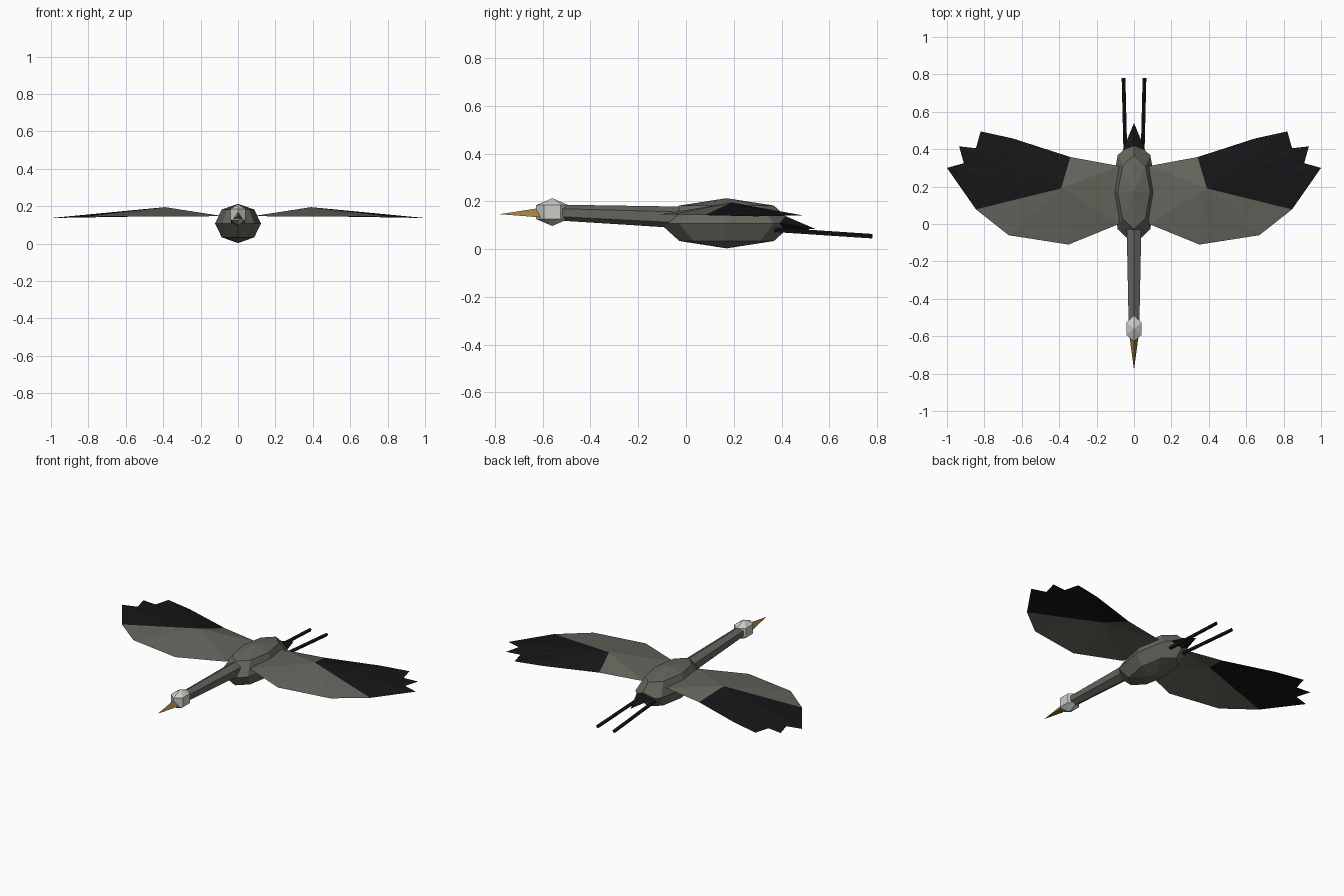
import bpy, bmesh
from math import radians, pi
from mathutils import Vector, Matrix

if "Cube" in bpy.data.objects:
    bpy.data.objects.remove(bpy.data.objects["Cube"])


def mat(name, r, g, b):
    m = bpy.data.materials.new(name)
    m.diffuse_color = (r, g, b, 1)
    m.use_nodes = True
    m.node_tree.nodes["Principled BSDF"].inputs["Base Color"].default_value = m.diffuse_color
    return m


GREY = mat("grey_feather", 0.13, 0.13, 0.11)
BLACK = mat("black_feather", 0.008, 0.008, 0.009)
PALE = mat("pale_head", 0.6, 0.6, 0.57)
HORN = mat("horn", 0.36, 0.2, 0.05)


def finish(name, bm, *mats):
    bmesh.ops.recalc_face_normals(bm, faces=bm.faces)
    me = bpy.data.meshes.new(name)
    bm.to_mesh(me)
    bm.free()
    for m in mats:
        me.materials.append(m)
    ob = bpy.data.objects.new(name, me)
    bpy.context.collection.objects.link(ob)
    return ob


def ball(name, loc, size, seg, rings, m):
    bm = bmesh.new()
    bmesh.ops.create_uvsphere(bm, u_segments=seg, v_segments=rings, radius=1)
    bmesh.ops.scale(bm, vec=size, verts=bm.verts)
    bmesh.ops.translate(bm, vec=loc, verts=bm.verts)
    return finish(name, bm, m)


def taper(name, a, b, r1, r2, sides, m, flat=1.0):
    """Flat-sided cone from a to b with one corner on top."""
    a, b = Vector(a), Vector(b)
    z = (b - a).normalized()
    x = z.cross(Vector((0, 0, 1))).normalized()
    y = x.cross(z)
    bm = bmesh.new()
    rings = []
    for p, r in ((a, r1), (b, r2)):
        if r == 0:
            rings.append([bm.verts.new(p)])
            continue
        ring = []
        for i in range(sides):
            v = Matrix.Rotation(2 * pi * i / sides, 3, z) @ y * r
            v.z *= flat
            ring.append(bm.verts.new(p + v))
        rings.append(ring)
        bm.faces.new(ring)
    lo, hi = rings
    for i in range(sides):
        j = (i + 1) % sides
        bm.faces.new((lo[i], lo[j], hi[0]) if len(hi) == 1
                     else (lo[i], lo[j], hi[j], hi[i]))
    return finish(name, bm, m)


# Body, neck, head, beak and tail
ball("body", (0, 0.17, 0.108), (0.123, 0.28, 0.105), 8, 4, GREY)
taper("neck", (0, -0.03, 0.133), (0, -0.54, 0.153), 0.045, 0.033, 6, GREY)
ball("head", (0, -0.56, 0.155), (0.054, 0.078, 0.058), 6, 3, PALE)
taper("beak", (0, -0.60, 0.146), (0, -0.78, 0.146), 0.028, 0, 3, HORN)
taper("tail", (0, 0.37, 0.112), (0, 0.54, 0.085), 0.07, 0, 4, BLACK, 0.6)

# Wings: thin sheets folded up around one raised point
PEAK = (0.39, 0.19, 0.195)
INNER = [(0.34, 0.358, 0.147), (0.08, 0.31, 0.147), (0.08, 0.0, 0.147),
         (0.35, -0.11, 0.145), (0.67, -0.06, 0.145), (0.845, 0.078, 0.142)]
TIPS = [(1.0, 0.30, 0.137), (0.91, 0.325, 0.139), (0.935, 0.415, 0.138),
        (0.845, 0.405, 0.14), (0.82, 0.495, 0.14), (0.65, 0.458, 0.143)]

for side, s in (("left", 1), ("right", -1)):
    bm = bmesh.new()
    peak = bm.verts.new((s * PEAK[0], *PEAK[1:]))
    rim = [bm.verts.new((s * x, y, z)) for x, y, z in INNER + TIPS]
    for i, v in enumerate(rim):
        f = bm.faces.new((peak, v, rim[(i + 1) % len(rim)]))
        f.material_index = 0 if i < len(INNER) - 1 else 1
    finish(side + "_wing", bm, GREY, BLACK)
    # Trailing legs
    taper(side + "_leg", (s * 0.046, 0.37, 0.08), (s * 0.056, 0.78, 0.053),
          0.0105, 0.0105, 5, BLACK)
